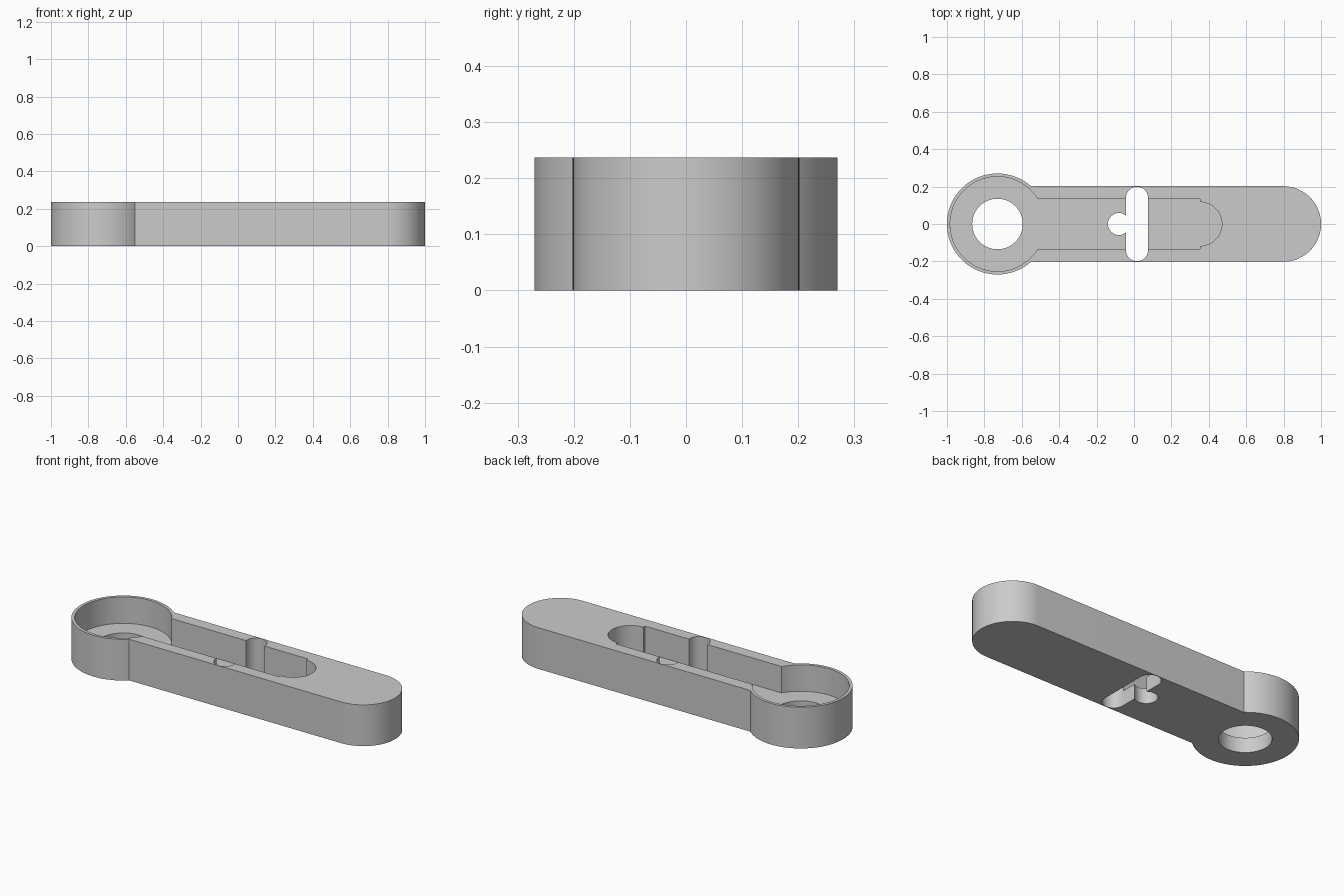
import bpy
import bmesh
from math import pi, cos, sin, sqrt, asin, radians

cube = bpy.data.objects.get("Cube")
if cube:
    bpy.data.objects.remove(cube)

HEIGHT, FLOOR = 0.237, 0.085
RING_X, RING_R, POCKET_R, HOLE_R = -0.73, 0.27, 0.253, 0.135
BAR_W, BAR_END = 0.202, 0.798
CHANNEL_W, CHANNEL_END, NOSE_R = 0.133, 0.353, 0.117

grey = bpy.data.materials.new("plain grey")
grey.use_nodes = True
colour = (0.6, 0.6, 0.6, 1)
grey.diffuse_color = colour
grey.node_tree.nodes["Principled BSDF"].inputs["Base Color"].default_value = colour


def arc(x, y, r, start, end, steps):
    """Points along an arc, end points included."""
    angles = [start + (end - start) * i / steps for i in range(steps + 1)]
    return [(x + r * cos(a), y + r * sin(a)) for a in angles]


def circle(x, r, steps=96):
    return arc(x, 0, r, 0, 2 * pi, steps)[:-1]


def ring_arc(r, half_width):
    """Ring outline that starts and ends where a bar joins it."""
    a = asin(half_width / r)
    return arc(RING_X, 0, r, a, 2 * pi - a, 96)


def prism(name, outline, bottom, top):
    """Extrude a closed outline into a solid."""
    bm = bmesh.new()
    face = bm.faces.new([bm.verts.new((x, y, bottom)) for x, y in outline])
    up = bmesh.ops.extrude_face_region(bm, geom=[face])["geom"]
    verts = [v for v in up if isinstance(v, bmesh.types.BMVert)]
    bmesh.ops.translate(bm, verts=verts, vec=(0, 0, top - bottom))
    bmesh.ops.recalc_face_normals(bm, faces=bm.faces)
    mesh = bpy.data.meshes.new(name)
    bm.to_mesh(mesh)
    bm.free()
    mesh.materials.append(grey)
    obj = bpy.data.objects.new(name, mesh)
    bpy.context.collection.objects.link(obj)
    return obj


# Solid arm: ring end on the left, rounded bar end on the right
body = prism("link_arm", ring_arc(RING_R, BAR_W)
             + arc(BAR_END, 0, BAR_W, -pi / 2, pi / 2, 48), 0, HEIGHT)

# Blind pocket: round recess, straight channel and stepped round nose
pocket = (ring_arc(POCKET_R, CHANNEL_W) + [(CHANNEL_END, -CHANNEL_W)]
          + arc(CHANNEL_END, 0, NOSE_R, -pi / 2, pi / 2, 48)
          + [(CHANNEL_END, CHANNEL_W)])

# Cross slot with rounded ends, joined to a small round notch
slot_x, slot_r, slot_end, notch_x = 0.016, 0.059, 0.199, -0.08
reach = slot_x - slot_r - notch_x
meet = asin(sqrt(slot_r ** 2 - reach ** 2) / slot_r)
cy = slot_end - slot_r
slot = (arc(slot_x, cy, slot_r, 0, pi, 32)
        + arc(notch_x, 0, slot_r, meet, 2 * pi - meet, 48)
        + arc(slot_x, -cy, slot_r, pi, 2 * pi, 32))

cuts = [("pocket_cutter", pocket, FLOOR),
        ("pivot_hole_cutter", circle(RING_X, HOLE_R), -0.1),
        ("slot_cutter", slot, -0.1)]
cutters = []
for name, outline, bottom in cuts:
    cutter = prism(name, outline, bottom, HEIGHT + 0.1)
    cutter.hide_render = True
    cutters.append(cutter)
    mod = body.modifiers.new(name, "BOOLEAN")
    mod.operation, mod.solver, mod.object = "DIFFERENCE", "EXACT", cutter

# Bake the cuts and remove the cutters
bpy.context.view_layer.objects.active = body
body.select_set(True)
for mod in list(body.modifiers):
    bpy.ops.object.modifier_apply(modifier=mod.name)
for cutter in cutters:
    bpy.data.objects.remove(cutter)
bpy.ops.object.shade_smooth_by_angle(angle=radians(30))
